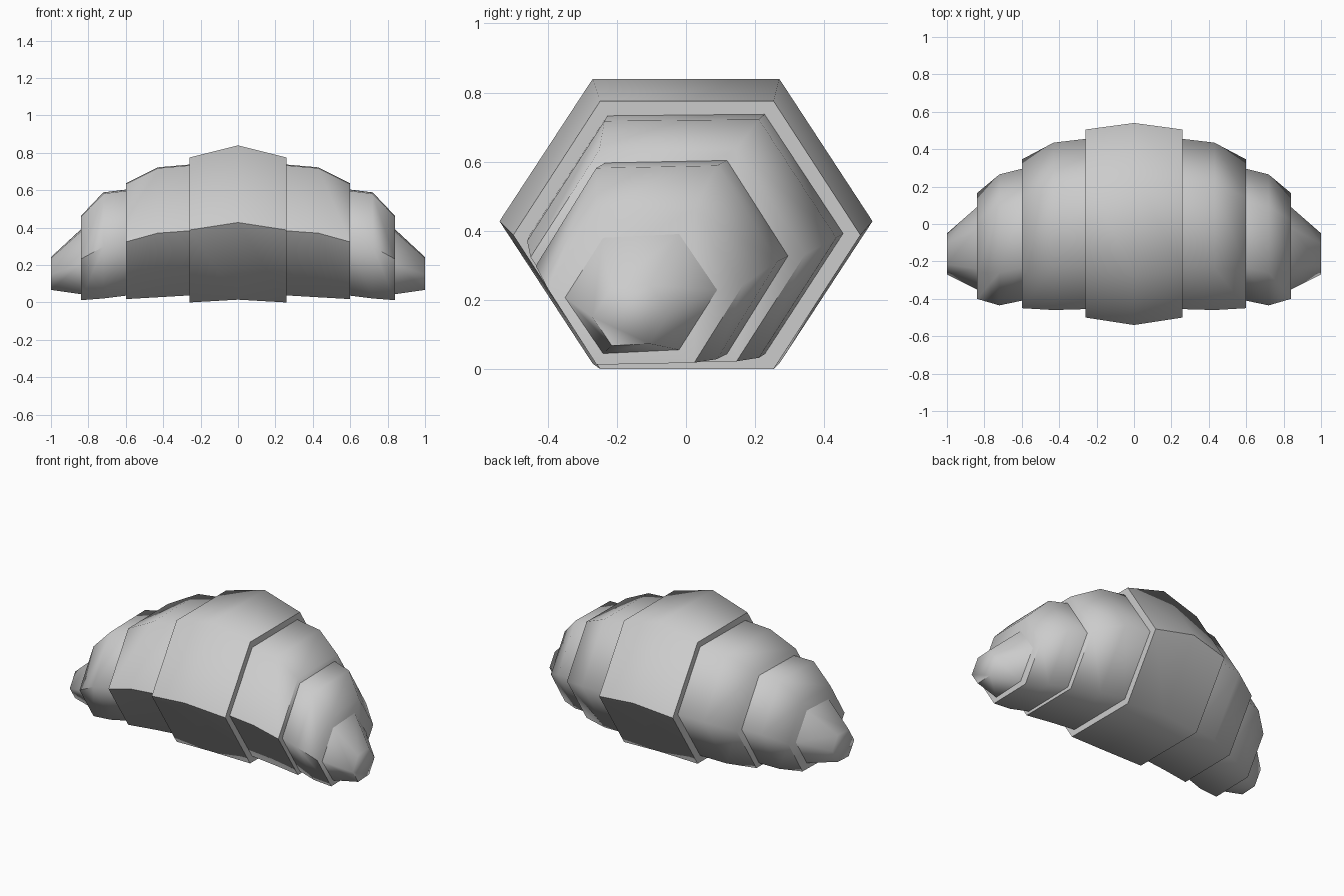
import bpy, bmesh, math

cube = bpy.data.objects.get("Cube")
if cube:
    bpy.data.objects.remove(cube)

# Single dough colour
dough = bpy.data.materials.new("plain_dough")
dough.use_nodes = True
colour = (0.6, 0.6, 0.6, 1)
dough.diffuse_color = colour
dough.node_tree.nodes["Principled BSDF"].inputs["Base Color"].default_value = colour


def hex_ring(bm, x, front, back, bottom, top, roll):
    """Six-sided cross-section with flat top and bottom."""
    cy, cz = (front + back) / 2, (bottom + top) / 2
    ry, rz = (back - front) / 2, (top - bottom) / 2
    verts = []
    for u, w in ((1, 0), (.5, 1), (-.5, 1), (-1, 0), (-.5, -1), (.5, -1)):
        verts.append(bm.verts.new((x, cy + u * ry, cz + w * rz + roll * u * ry)))
    return verts


def fold(name, stations, roll=0):
    """Loft closed hexagonal rings along x; stations hold x, front, back, bottom, top."""
    bm = bmesh.new()
    rings = [hex_ring(bm, *s, roll) for s in stations]
    for a, b in zip(rings, rings[1:]):
        for i in range(6):
            j = (i + 1) % 6
            bm.faces.new((a[i], a[j], b[j], b[i]))
    bm.faces.new(rings[0])
    bm.faces.new(rings[-1])
    bmesh.ops.recalc_face_normals(bm, faces=bm.faces)
    mesh = bpy.data.meshes.new(name)
    bm.to_mesh(mesh)
    bm.free()
    mesh.materials.append(dough)
    obj = bpy.data.objects.new(name, mesh)
    bpy.context.collection.objects.link(obj)
    bpy.ops.object.select_all(action='DESELECT')
    obj.select_set(True)
    bpy.context.view_layer.objects.active = obj
    bpy.ops.object.shade_smooth_by_angle(angle=math.radians(66))


# Wide middle fold
edge = (-.50, .505, .0, .775)
fold("middle_fold", [(-.26, *edge), (0, -.54, .54, .015, .84), (.26, *edge)])

# Folds that shrink and curve forward on each side
side_folds = {
    "inner_fold": ([(.26, -.455, .455, .04, .735), (.43, -.46, .435, .03, .72),
                    (.6, -.45, .345, .02, .635)], .01),
    "outer_fold": ([(.6, -.41, .295, .04, .6), (.72, -.435, .265, .025, .585),
                    (.84, -.40, .165, .015, .46)], .02),
    "tip": ([(.84, -.35, .09, .05, .385), (1, -.27, -.05, .07, .24)], .05),
}
for side, sign in (("left", 1), ("right", -1)):
    for part, (stations, roll) in side_folds.items():
        fold(f"{side}_{part}", [(sign * s[0], *s[1:]) for s in stations], roll)
